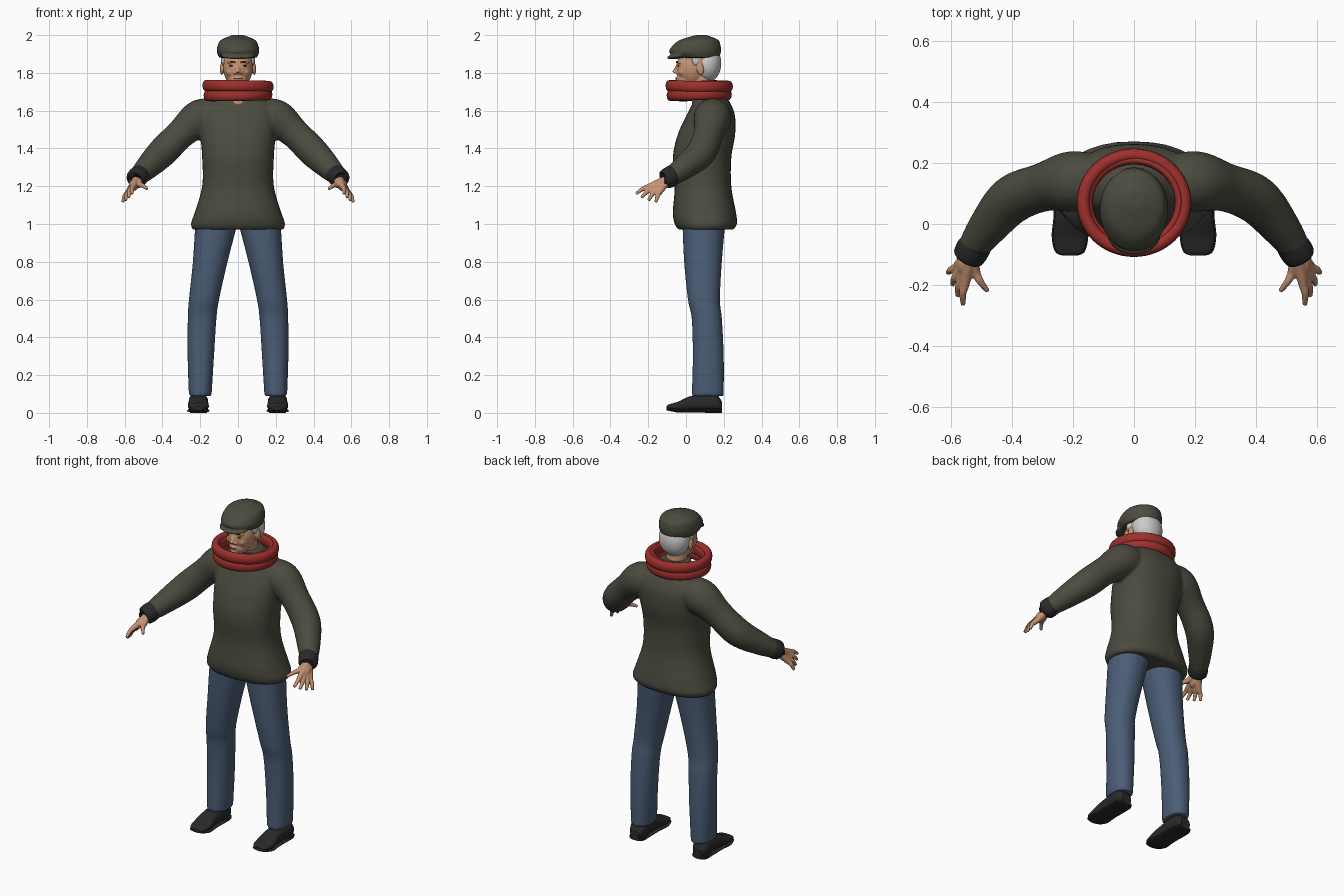
import bpy, bmesh, math
from mathutils import Vector, Matrix

cube = bpy.data.objects.get("Cube")
if cube:
    bpy.data.objects.remove(cube)


def material(name, red, green, blue):
    mat = bpy.data.materials.new(name)
    mat.use_nodes = True
    mat.diffuse_color = (red, green, blue, 1)
    shader = mat.node_tree.nodes["Principled BSDF"]
    shader.inputs["Base Color"].default_value = (red, green, blue, 1)
    shader.inputs["Roughness"].default_value = .8
    return mat


OLIVE = material("olive_wool", .07, .07, .05)
DENIM = material("blue_denim", .07, .11, .18)
RED = material("red_knit", .34, .03, .025)
BLACK = material("black_leather", .022, .022, .024)
SKIN = material("skin", .56, .29, .17)
GREY = material("grey_hair", .6, .6, .6)
DARK = material("dark_brown", .05, .03, .025)
LIP = material("lip", .36, .14, .09)

SIDES = (("left", 1), ("right", -1))


def spline(rows, steps=6):
    """Smoothly interpolate rows of numbers with Catmull-Rom curves."""
    smooth_rows, last = [], len(rows) - 1
    for index in range(last):
        before, start, end, after = (rows[max(0, min(last, index + k))] for k in (-1, 0, 1, 2))
        for step in range(steps):
            t = step / steps
            smooth_rows.append([
                b + t / 2 * (c - a + t * (2 * a - 5 * b + 4 * c - d + t * (3 * (b - c) + d - a)))
                for a, b, c, d in zip(before, start, end, after)])
    return smooth_rows + [list(rows[last])]


def loft(bm, rings, segments=32, power=2.0, closed=False):
    """Skin a row of superellipse rings, each given as centre and two half axes."""
    loops = []
    for centre, across, along in rings:
        loop = []
        for k in range(segments):
            angle = math.tau * k / segments
            p, q = (math.copysign(abs(w) ** (2 / power), w) for w in (math.cos(angle), math.sin(angle)))
            loop.append(bm.verts.new(Vector(centre) + Vector(across) * p + Vector(along) * q))
        loops.append(loop)
    pairs = list(zip(loops, loops[1:]))
    if closed:
        pairs.append((loops[-1], loops[0]))
    else:
        bm.faces.new(loops[0])
        bm.faces.new(loops[-1])
    for lower, upper in pairs:
        for k in range(segments):
            n = (k + 1) % segments
            bm.faces.new((lower[k], lower[n], upper[n], upper[k]))


def stack(bm, rows, power=2.0):
    """Horizontal sections given as height, centre x, half width, front y, back y."""
    loft(bm, [((x, (front + back) / 2, z), (width, 0, 0), (0, (back - front) / 2, 0))
              for z, x, width, front, back in spline(rows)], power=power)


def tube(bm, rows, side=1):
    """Round limb through rows of x, y, z, radius."""
    points = spline(rows)
    rings = []
    for index, (x, y, z, radius) in enumerate(points):
        a, b = points[max(0, index - 1)], points[min(len(points) - 1, index + 1)]
        tangent = Vector((side * (b[0] - a[0]), b[1] - a[1], b[2] - a[2])).normalized()
        across = tangent.cross(Vector((.3, .9, .1))).normalized()
        rings.append(((side * x, y, z), across * radius, tangent.cross(across) * radius))
    loft(bm, rings, segments=20)


def ball(bm, centre, size, tilt=0.0):
    matrix = Matrix.Translation(centre) @ Matrix.Rotation(tilt, 4, 'X') @ Matrix.Diagonal((*size, 1))
    bmesh.ops.create_uvsphere(bm, u_segments=32, v_segments=20, radius=1, matrix=matrix)


def finish(name, bm, mat, voxel=0.0, soften=2):
    """Make the object; overlapping volumes are fused when a voxel size is given."""
    bmesh.ops.recalc_face_normals(bm, faces=bm.faces)
    for face in bm.faces:
        face.smooth = len(face.verts) < 5
    mesh = bpy.data.meshes.new(name)
    bm.to_mesh(mesh)
    bm.free()
    mesh.materials.append(mat)
    part = bpy.data.objects.new(name, mesh)
    bpy.context.collection.objects.link(part)
    if voxel:
        fuse = part.modifiers.new("fuse", 'REMESH')
        fuse.mode, fuse.voxel_size, fuse.use_smooth_shade = 'VOXEL', voxel, True
        smooth = part.modifiers.new("soften", 'SMOOTH')
        smooth.factor, smooth.iterations = .5, soften


# Jacket: body with hem and collar, sleeves, and the small knot at the back
bm = bmesh.new()
stack(bm, [(.97, 0, .24, -.04, .25), (1, 0, .25, -.06, .27), (1.06, 0, .23, -.07, .265),
           (1.2, 0, .19, -.06, .24), (1.35, 0, .19, -.07, .24), (1.47, 0, .2, -.045, .26),
           (1.57, 0, .21, 0, .26), (1.63, 0, .19, .03, .24), (1.68, 0, .12, .04, .21),
           (1.73, 0, .08, .02, .17)], power=2.3)
for label, side in SIDES:
    tube(bm, [(.1, .14, 1.58, .08), (.2, .14, 1.56, .1), (.3, .12, 1.48, .08),
              (.4, .08, 1.38, .08), (.48, -.01, 1.3, .065), (.53, -.08, 1.25, .05)], side)
ball(bm, centre=(-.06, .25, 1.03), size=(.02, .02, .04))
finish("jacket", bm, OLIVE, voxel=.009, soften=5)

# Jeans: two legs that fuse at the hips
bm = bmesh.new()
for label, side in SIDES:
    stack(bm, [(1.03, side * .11, .115, -.02, .21), (.8, side * .147, .092, -.01, .19),
               (.6, side * .18, .08, .01, .18), (.5, side * .19, .076, .03, .19),
               (.3, side * .197, .07, .036, .2), (.09, side * .2, .06, .03, .2)], power=2.2)
finish("jeans", bm, DENIM, voxel=.009, soften=3)

for label, side in SIDES:
    # Shoe: upper and thin sole share one outline that lifts at the toe, plus a heel
    bm = bmesh.new()
    outline = spline([(.19, .03, .06), (.15, .05, .1), (.03, .05, .09), (-.04, .056, .06),
                      (-.09, .045, .045), (-.104, .02, .035)])
    for is_sole in (False, True):
        rings = []
        for y, width, height in outline:
            lift = max(0, -y - .05) / 5
            base = lift + (.003 if is_sole else .012)
            top = lift + .018 if is_sole else height
            welt = .004 if is_sole else 0
            rings.append(((side * .21, y, (top + base) / 2), (width + welt, 0, 0), (0, 0, (top - base) / 2)))
        loft(bm, rings, segments=24, power=2.6)
    stack(bm, [(0, side * .21, .045, .1, .19), (.02, side * .21, .047, .095, .19)], power=3)
    finish(label + "_shoe", bm, BLACK)

    # Knitted cuff
    bm = bmesh.new()
    tube(bm, [(.51, -.06, 1.27, .05), (.53, -.085, 1.25, .055), (.545, -.11, 1.235, .05),
              (.547, -.114, 1.233, .03)], side)
    finish(label + "_cuff", bm, BLACK)

    # Hand: four fanned fingers from first to little, and a thumb, fused into a palm
    bm = bmesh.new()
    wrist = Vector((.535, -.09, 1.24))
    fingers = []
    for k in range(4):
        spread = k / 3
        knuckle = Vector((.553, -.19, 1.2)).lerp(Vector((.58, -.14, 1.17)), spread)
        tip = Vector((.56, -.265, 1.16)).lerp(Vector((.61, -.16, 1.115)), spread)
        reach = math.sin(math.pi * spread) / 8
        fingers.append((knuckle, tip + (tip - knuckle) * reach))
    fingers.append((Vector((.52, -.155, 1.21)), Vector((.48, -.22, 1.185))))
    for knuckle, tip in fingers:
        joint = (knuckle + tip) / 2 + Vector((.005, 0, .006))
        tube(bm, [(*wrist, .024), (*knuckle, .016), (*joint, .012), (*tip, .008)], side)
    ball(bm, centre=(side * .552, -.14, 1.205), size=(.026, .04, .026), tilt=.5)
    finish(label + "_hand", bm, SKIN, voxel=.004)

# Head: skull, face, jaw, chin, nose, lips and neck, then the paired features
bm = bmesh.new()
ball(bm, centre=(0, .08, 1.87), size=(.085, .1, .095))
ball(bm, centre=(0, .032, 1.825), size=(.078, .084, .1))
ball(bm, centre=(0, .012, 1.765), size=(.055, .062, .05))
ball(bm, centre=(0, -.036, 1.74), size=(.022, .018, .018))
tube(bm, [(0, -.043, 1.84, .008), (0, -.062, 1.8, .013)])
ball(bm, centre=(0, -.045, 1.77), size=(.022, .011, .012))
tube(bm, [(0, .1, 1.62, .07), (0, .09, 1.7, .06), (0, .08, 1.79, .06)])
for label, side in SIDES:
    ball(bm, centre=(side * .016, -.045, 1.8), size=(.009, .012, .009))
    ball(bm, centre=(side * .04, -.012, 1.805), size=(.024, .028, .024))
    ball(bm, centre=(side * .033, -.032, 1.857), size=(.027, .014, .009))
    ball(bm, centre=(side * .086, .075, 1.82), size=(.01, .02, .033), tilt=.2)
finish("head", bm, SKIN, voxel=.005)

# Eyes, eyebrows and mouth
for label, side in SIDES:
    bm = bmesh.new()
    ball(bm, centre=(side * .033, -.04, 1.838), size=(.014, .006, .005))
    finish(label + "_eye", bm, DARK)
    bm = bmesh.new()
    tube(bm, [(.014, -.05, 1.856, .003), (.033, -.046, 1.86, .004), (.053, -.033, 1.855, .003)], side)
    finish(label + "_eyebrow", bm, DARK)
bm = bmesh.new()
ball(bm, centre=(0, -.051, 1.77), size=(.022, .006, .004))
finish("mouth", bm, LIP)

# Hair around the back of the head, with sideburns
bm = bmesh.new()
ball(bm, centre=(0, .112, 1.85), size=(.09, .075, .1))
for label, side in SIDES:
    ball(bm, centre=(side * .074, .055, 1.87), size=(.016, .024, .035))
finish("hair", bm, GREY, voxel=.006)

# Flat cap with a short brim
bm = bmesh.new()
stack(bm, [(1.88, 0, .1, -.05, .175), (1.91, 0, .112, -.09, .185), (1.945, 0, .108, -.07, .183),
           (1.975, 0, .09, -.03, .17), (2, 0, .03, .05, .11)])
ball(bm, centre=(0, -.035, 1.89), size=(.09, .068, .014), tilt=.15)
finish("flat_cap", bm, OLIVE, voxel=.007)

# Scarf: loose loops, each with its own radius, height, thickness and tilt
bm = bmesh.new()
for radius, height, thickness, tilt in ((.16, 1.683, .022, .02), (.166, 1.73, .022, -.02), (.148, 1.722, .014, .05)):
    rings = []
    for k in range(64):
        angle = math.tau * k / 64
        outward = Vector((math.cos(angle), math.sin(angle), 0))
        lift = tilt * radius * math.cos(angle - .6)
        centre = Vector((outward.x * radius, .07 + outward.y * radius * .94, height + lift))
        rings.append((centre, outward * thickness, (0, 0, .03)))
    loft(bm, rings, segments=16, power=2.2, closed=True)
finish("scarf", bm, RED)
